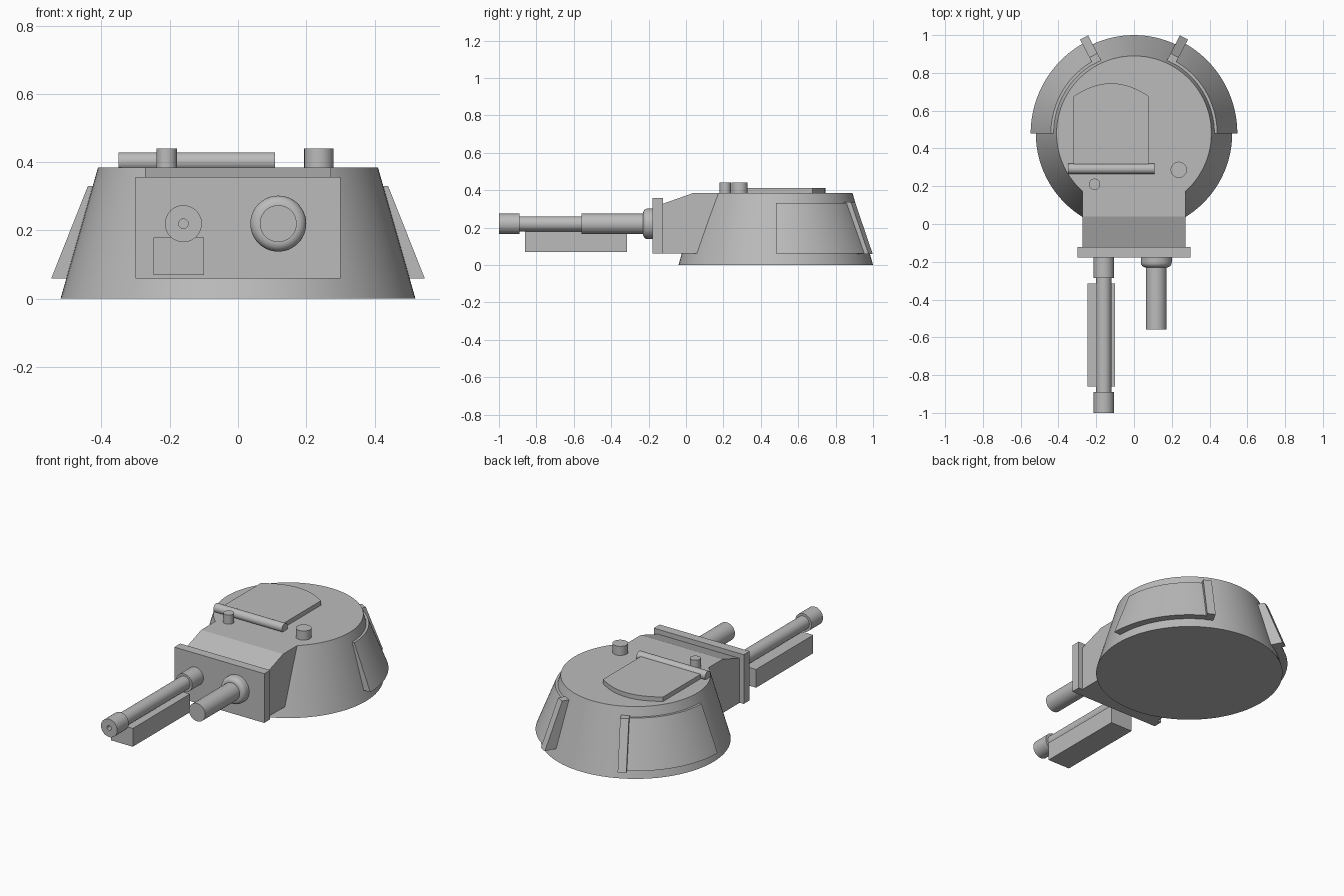
import bpy
import bmesh
from math import cos, sin, pi, radians
from mathutils import Matrix, Vector

if "Cube" in bpy.data.objects:
    bpy.data.objects.remove(bpy.data.objects["Cube"])

steel = bpy.data.materials.new("steel_grey")
steel.use_nodes = True
GREY = (0.5, 0.5, 0.5, 1)
steel.diffuse_color = GREY
steel.node_tree.nodes["Principled BSDF"].inputs["Base Color"].default_value = GREY

CENTRE = Vector((0, 0.48, 0))
ROOF = 0.385
FORWARD = Matrix.Rotation(pi / 2, 4, "X")     # local z points to the front
SIDEWAYS = Matrix.Rotation(pi / 2, 4, "Y")    # local z points to +x


def finish(name, bm, smooth=False):
    bmesh.ops.remove_doubles(bm, verts=bm.verts[:], dist=1e-5)
    bmesh.ops.recalc_face_normals(bm, faces=bm.faces[:])
    mesh = bpy.data.meshes.new(name)
    bm.to_mesh(mesh)
    bm.free()
    mesh.materials.append(steel)
    obj = bpy.data.objects.new(name, mesh)
    bpy.context.collection.objects.link(obj)
    if smooth:
        bpy.ops.object.select_all(action="DESELECT")
        obj.select_set(True)
        bpy.context.view_layer.objects.active = obj
        bpy.ops.object.shade_smooth_by_angle(angle=radians(30))
    return obj


def lathe(name, profile, loc, turn=Matrix(), start=0.0, arc=2 * pi, steps=48):
    """Revolve (radius, height) points; a partial arc takes a closed profile."""
    bm = bmesh.new()
    closed = arc < 6.28
    rings = []
    for i in range(steps + 1):
        a = start + arc * i / steps
        rings.append([bm.verts.new((r * cos(a), r * sin(a), h)) for r, h in profile])
    n = len(profile)
    for r1, r2 in zip(rings, rings[1:]):
        for j in range(n if closed else n - 1):
            k = (j + 1) % n
            bm.faces.new((r1[j], r1[k], r2[k], r2[j]))
    if closed:
        bm.faces.new(rings[0])
        bm.faces.new(rings[-1])
    bm.transform(Matrix.Translation(loc) @ turn)
    return finish(name, bm, True)


def prism(name, points, offset, smooth=False):
    """Extrude a flat outline of 3D points by an offset."""
    bm = bmesh.new()
    face = bm.faces.new([bm.verts.new(p) for p in points])
    ext = bmesh.ops.extrude_face_region(bm, geom=[face])
    moved = [v for v in ext["geom"] if isinstance(v, bmesh.types.BMVert)]
    bmesh.ops.translate(bm, verts=moved, vec=Vector(offset))
    if face.is_valid and len(face.edges[0].link_faces) < 2:
        face.normal_flip()
    elif not face.is_valid:
        bm.faces.new([v for v in bm.verts if v not in moved])
    return finish(name, bm, smooth)


def box(name, lo, hi):
    (x, y, z), (X, Y, Z) = lo, hi
    return prism(name, [(x, y, z), (X, y, z), (X, Y, z), (x, Y, z)], (0, 0, Z - z))


# Conical turret shell
lathe("turret_body", [(0, 0), (0.52, 0), (0.41, ROOF), (0, ROOF)], CENTRE, steps=96)

# Gun housing and front plate
side = [(-0.13, 0.06), (-0.13, 0.325), (0.04, ROOF), (0.172, ROOF), (0.172, 0.06)]
prism("gun_housing", [(-0.273, y, z) for y, z in side], (0.546, 0, 0))
box("front_plate", (-0.3, -0.178, 0.06), (0.3, -0.122, 0.357))

# Long gun with thick root, muzzle ring and bore
lathe("long_gun", [(0, 0.15), (0.054, 0.15), (0.054, 0.285), (0.04, 0.285),
                   (0.04, 0.89), (0.054, 0.89), (0.054, 1.0), (0.014, 1.0),
                   (0.014, 0.93), (0, 0.93)], (-0.16, 0, 0.22), FORWARD)
box("gun_cradle", (-0.247, -0.86, 0.07), (-0.1, -0.315, 0.18))

# Short gun with rounded collar
collar = [(0.055 + 0.027 * cos(t), 0.203 + 0.027 * sin(t))
          for t in (i * pi / 12 for i in range(7))]
lathe("short_gun_collar", [(0, 0.15), (0.082, 0.15)] + collar + [(0, 0.23)],
      (0.118, 0, 0.22), FORWARD)
lathe("short_gun", [(0, 0.15), (0.054, 0.15), (0.054, 0.558), (0, 0.558)],
      (0.118, 0, 0.22), FORWARD)

# Roof hatch with curved rear edge, and its hinge
arc = [(-0.12 + 0.2 * t, 0.745 - 0.07 * t * t) for t in (1 - i / 8 for i in range(17))]
outline = [(-0.32, 0.3), (0.08, 0.3)] + arc
prism("hatch_lid", [(x, y, ROOF) for x, y in outline], (0, 0, 0.027))
lathe("hatch_hinge", [(0, -0.35), (0.027, -0.35), (0.027, 0.108), (0, 0.108)],
      (0, 0.292, 0.402), SIDEWAYS, steps=32)

# Roof periscopes
for name, x, y, r in (("large_periscope", 0.237, 0.287, 0.043),
                      ("small_periscope", -0.209, 0.21, 0.03)):
    lathe(name, [(0, 0.37), (r, 0.37), (r, 0.44), (0, 0.44)], (x, y, 0), steps=32)

# Curved add-on plates with end bars on both flanks
plate = [(0.48, 0.06), (0.547, 0.06), (0.44, 0.33), (0.41, 0.33)]
bar = [(0.47, 0.058), (0.572, 0.058), (0.465, 0.337), (0.4, 0.337)]
for label, s in (("left", 1), ("right", -1)):
    base = 0 if s > 0 else pi
    lathe(label + "_armour_plate", plate, CENTRE, start=base,
          arc=s * radians(61), steps=32)
    a = base + s * radians(62.5)
    out, across = Vector((cos(a), sin(a), 0)), Vector((-sin(a), cos(a), 0))
    pts = [CENTRE + out * r + Vector((0, 0, z)) - across * 0.024 for r, z in bar]
    prism(label + "_plate_bar", pts, across * 0.048)
